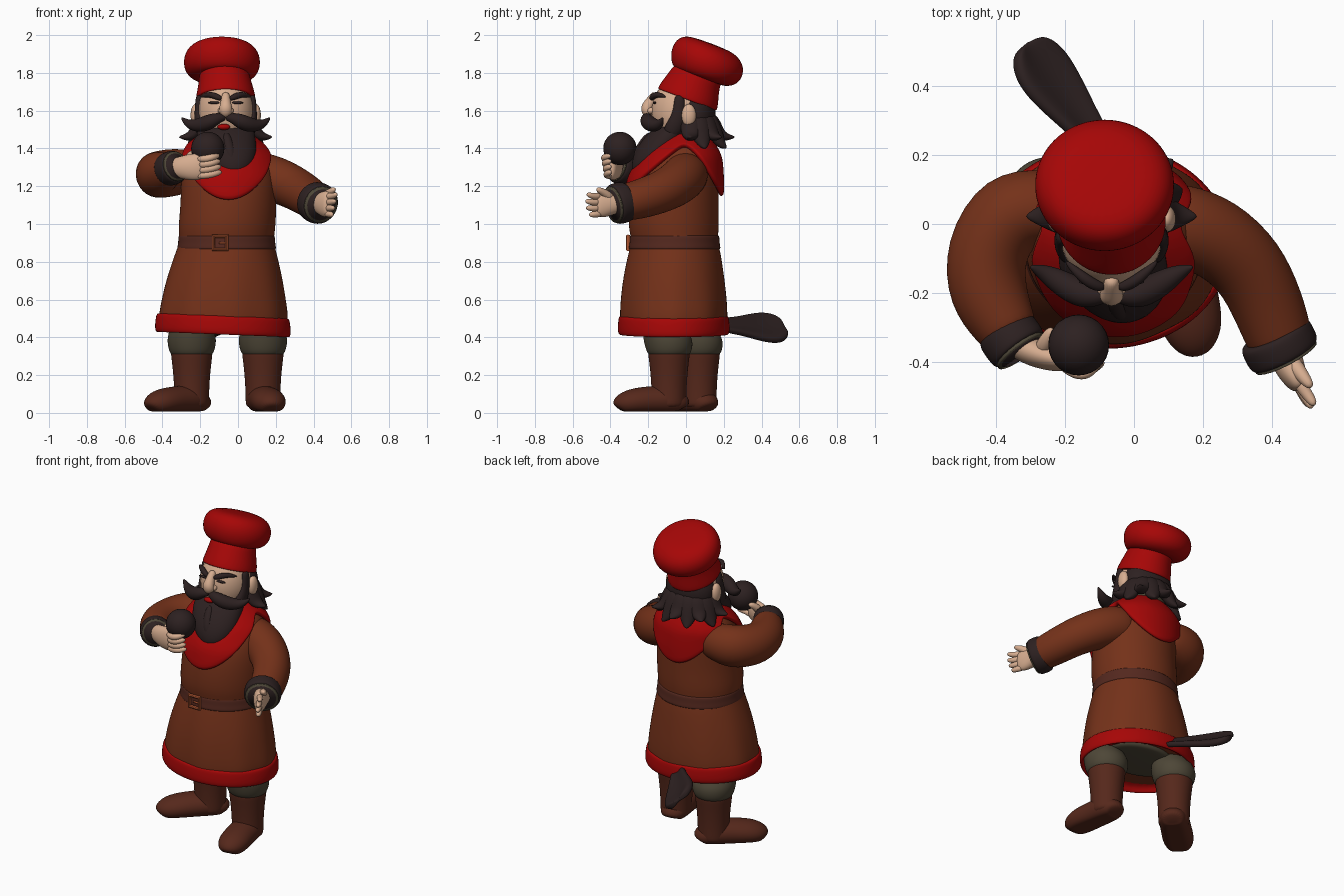
import bpy, bmesh, math
from mathutils import Vector as V


def mat(name, r, g, b):
    m = bpy.data.materials.new(name)
    m.diffuse_color = (r, g, b, 1)
    return m


RED = mat("red cloth", 0.38, 0.002, 0.002)
TUNIC = mat("rust brown cloth", 0.175, 0.031, 0.010)
BOOT = mat("boot leather", 0.092, 0.021, 0.011)
BELT = mat("belt leather", 0.088, 0.021, 0.013)
DARK = mat("dark hair", 0.026, 0.015, 0.015)
SKIN = mat("skin", 0.68, 0.42, 0.28)
OLIVE = mat("olive cloth", 0.075, 0.062, 0.038)
COPPER = mat("copper buckle", 0.42, 0.09, 0.03)
CX = -0.065  # centre line of the head


def finish(name, bm, m, sub=2):
    bmesh.ops.recalc_face_normals(bm, faces=bm.faces)
    me = bpy.data.meshes.new(name)
    bm.to_mesh(me)
    bm.free()
    for p in me.polygons:
        p.use_smooth = True
    me.materials.append(m)
    ob = bpy.data.objects.new(name, me)
    bpy.context.collection.objects.link(ob)
    if sub:
        md = ob.modifiers.new("smooth", "SUBSURF")
        md.levels = md.render_levels = sub
    return ob


def sweep(name, m, pts, ref=(0, 0, 1), axis=None, n=20, sub=2, pinch=False, floor=False, folds=0):
    """Capped tube; each point is (x, y, z, radius along ref, other radius)."""
    bm = bmesh.new()
    c = [V(p[:3]) for p in pts]
    rings = []
    for i, p in enumerate(pts):
        t = V(axis) if axis else c[min(i + 1, len(c) - 1)] - c[max(i - 1, 0)]
        t.normalize()
        side = V(ref)
        side = (side - t * side.dot(t)).normalized()
        other = t.cross(side)
        ra, rb = p[3], p[-1]
        ring = []
        for k in range(n):
            a = 2 * math.pi * k / n
            w = 1 + folds * math.cos(9 * a) * max(0, 0.9 - p[2])
            h = 0.3 + math.cos(a) ** 2 if pinch else 1
            co = c[i] + side * ra * w * math.cos(a) + other * rb * w * h * math.sin(a)
            if floor:
                co.z = max(co.z, 0.008)
            ring.append(bm.verts.new(co))
        rings.append(ring)
    for a, b in zip(rings, rings[1:]):
        for k in range(n):
            bm.faces.new((a[k], a[(k + 1) % n], b[(k + 1) % n], b[k]))
    bm.faces.new(rings[0])
    bm.faces.new(rings[-1])
    return finish(name, bm, m, sub)


def ball(name, m, loc, r):
    bm = bmesh.new()
    bmesh.ops.create_uvsphere(bm, u_segments=28, v_segments=18, radius=1)
    bmesh.ops.scale(bm, vec=r, verts=bm.verts)
    bmesh.ops.translate(bm, vec=loc, verts=bm.verts)
    return finish(name, bm, m, 0)


X, Z = (1, 0, 0), (0, 0, 1)

# Tunic: flared skirt, waist, chest and shoulders
body = [(-.08, -.065, .455, .30, .25), (-.08, -.065, .46, .342, .282), (-.08, -.065, .52, .344, .286),
        (-.077, -.065, .61, .328, .281), (-.072, -.065, .72, .306, .268),
        (-.063, -.06, .86, .265, .243), (-.06, -.06, .91, .247, .225), (-.06, -.065, .97, .259, .241),
        (-.05, -.065, 1.1, .254, .238), (-.05, -.052, 1.25, .252, .226), (-.06, -.02, 1.36, .23, .185),
        (-.065, -.01, 1.42, .17, .14), (-.065, -.01, 1.48, .09, .09)]
sweep("tunic", TUNIC, body, X, Z, n=36, folds=.03)
hem = [(.47, .31, .25), (.422, .335, .272), (.41, .352, .287), (.428, .362, .298),
       (.468, .36, .297), (.503, .355, .293), (.515, .347, .287), (.515, .31, .26)]
sweep("tunic_hem", RED, [(-.08, -.065, z, a, b) for z, a, b in hem], X, (.04, 0, 1), n=36)

# Belt and buckle
sweep("belt", BELT, [(-.06, -.06, z, a, a - .019) for z, a in
      ((.862, .25), (.866, .266), (.90, .257), (.94, .258), (.945, .242))], X, Z, n=32)
bpy.ops.mesh.primitive_torus_add(major_segments=4, minor_segments=8, major_radius=.05, minor_radius=.012,
                                 location=(-.095, -.306, .9), rotation=(math.pi / 2, math.pi / 4, 0))
bpy.context.object.name = "buckle"
bpy.context.object.data.materials.append(COPPER)
sweep("buckle_pin", COPPER, [(-.10, -.306, .9, .006), (-.06, -.308, .9, .006)], n=8, sub=0)


def body_at(z):
    for a, b in zip(body, body[1:]):
        if a[2] <= z <= b[2]:
            f = (z - a[2]) / (b[2] - a[2])
            return [a[i] + f * (b[i] - a[i]) for i in (0, 1, 3, 4)]


# Red mantle hugging the shoulders, dipping at front and back
bm = bmesh.new()
grid = []
for j in range(9):
    row = []
    for k in range(48):
        a = 2 * math.pi * k / 48
        s = math.sin(a)
        low = 1.415 - (.29 * (-s) ** 1.6 if s < 0 else .27 * s ** 1.8)
        z = 1.47 + (low - 1.47) * j / 8
        cx, cy, rx, ry = body_at(z)
        off = .02 if s < 0 else .02 - .006 * s
        row.append(bm.verts.new((cx + (rx + off) * math.cos(a), cy + (ry + off) * s, z)))
    grid.append(row)
for a, b in zip(grid, grid[1:]):
    for k in range(48):
        bm.faces.new((a[k], a[(k + 1) % 48], b[(k + 1) % 48], b[k]))
mantle = finish("mantle", bm, RED, 0)
md = mantle.modifiers.new("thickness", "SOLIDIFY")
md.thickness = .028
md.offset = 0
mantle.modifiers.new("smooth", "SUBSURF").levels = 1
sweep("neck_collar", OLIVE, [(CX, .0, z, r, r) for z, r in
      ((1.43, .135), (1.46, .135), (1.49, .13), (1.50, .11))], X, Z)

# Legs: hips, baggy trousers, boot shafts and feet
sweep("hips", OLIVE, [(-.06, -.03, z, a, a * .72) for z, a in ((.43, .2), (.44, .23), (.48, .25), (.53, .25))], X, Z)
for side, x, y, dx, dy, ln in (("right", -.245, .07, -.73, -.68, .228), ("left", .132, -.09, .17, -.985, .21)):
    sweep(side + "_trouser", OLIVE, [(x + ox, y + oy, z, r, r) for z, r, ox, oy in
          ((.295, .08, 0, 0), (.305, .11, 0, 0), (.34, .126, 0, 0), (.39, .132, 0, -.005),
           (.43, .122, .0, -.02), (.50, .10, 0, -.04))], X, Z)
    sweep(side + "_boot_shaft", BOOT, [(x, y, z, r, r) for z, r in
          ((.02, .09), (.06, .093), (.14, .094), (.24, .102), (.31, .112), (.325, .11), (.325, .08))], X, Z)
    foot = ((-.36, .06, .05), (-.33, .08, .07), (0, .105, .092), (.4, .102, .09), (.75, .098, .094),
            (1.05, .09, .088), (1.24, .074, .066), (1.29, .055, .04))
    sweep(side + "_boot_foot", BOOT, [(x + dx * ln * f, y + dy * ln * f, h - .035, h * .75, w)
          for f, h, w in foot], Z, floor=True)

# Sleeves, dark cuffs and their lining
sweep("right_sleeve", TUNIC, [(-.18, .04, 1.285, .088), (-.25, .05, 1.282, .114), (-.36, .045, 1.272, .13),
      (-.435, -.08, 1.258, .125), (-.425, -.21, 1.265, .118), (-.37, -.30, 1.29, .092), (-.35, -.335, 1.3, .08)])
sweep("left_sleeve", TUNIC, [(.05, .01, 1.27, .11), (.13, .0, 1.262, .122), (.235, -.035, 1.223, .122),
      (.335, -.12, 1.172, .113), (.39, -.24, 1.132, .106), (.42, -.33, 1.112, .098), (.425, -.35, 1.11, .09)])


def cuff(side, a, b, r):
    a, b = V(a), V(b)
    prof = ((0, .8), (0, .98), (.2, 1.06), (.8, 1.06), (1, 1), (1, .8))
    sweep(side + "_cuff", DARK, [(*a.lerp(b, f), r * k) for f, k in prof], axis=b - a)
    sweep(side + "_cuff_lining", OLIVE, [(*a.lerp(b, f), r * .94) for f in (.8, 1.05, 1.08)], axis=b - a, sub=0)
    sweep(side + "_cuff_inside", DARK, [(*a.lerp(b, f), r * .8) for f in (.8, 1.05, 1.1)], axis=b - a, sub=0)


cuff("right", (-.378, -.30, 1.285), (-.33, -.365, 1.305), .086)
cuff("left", (.403, -.315, 1.12), (.438, -.382, 1.103), .105)

# Right hand cupping a dark ball
ball("held_ball", DARK, (-.16, -.35, 1.40), (.088, .088, .088))
sweep("right_palm", SKIN, [(-.36, -.33, 1.295, .045, .04), (-.31, -.365, 1.30, .058, .042),
      (-.25, -.385, 1.30, .072, .04), (-.20, -.395, 1.305, .072, .034), (-.17, -.40, 1.305, .055, .02)])
for i in range(4):
    z = 1.255 + .029 * i
    sweep(f"right_finger_{i + 1}", SKIN, [(-.22, -.395, z, .018), (-.17, -.42 - .005 * i, z + .002, .02),
          (-.12 - .004 * i, -.42 - .005 * i, z + .012, .019), (-.085 - .004 * i, -.395, z + .022, .012)], n=10)
sweep("right_thumb", SKIN, [(-.27, -.37, 1.32, .027), (-.255, -.34, 1.36, .024), (-.235, -.30, 1.385, .014)], X, n=10)

# Left hand held open
sweep("left_palm", SKIN, [(.425, -.33, 1.112, .05, .05), (.44, -.39, 1.108, .058, .048),
      (.458, -.43, 1.105, .072, .042), (.475, -.465, 1.105, .068, .03), (.482, -.478, 1.105, .048, .018)])
for i in range(4):
    z, s = 1.055 + .031 * i, (.75, .95, 1, .9)[i]
    sweep(f"left_finger_{i + 1}", SKIN, [(.465, -.445, z, .019), (.488 + .004 * i, -.45 - .045 * s, z - .004, .019),
          (.50 + .008 * i, -.45 - .085 * s, z - .006 + .006 * i, .012)], n=10)
sweep("left_thumb", SKIN, [(.45, -.39, 1.13, .028), (.48, -.43, 1.165, .023), (.515, -.475, 1.188, .014)], X, n=10)

# Head, nose, lips, ears
ball("head", SKIN, (CX, -.025, 1.59), (.150, .159, .187))
sweep("nose", SKIN, [(CX, -.155, 1.695, .022), (CX, -.185, 1.655, .024), (CX, -.21, 1.615, .036),
      (CX, -.205, 1.592, .034), (CX, -.18, 1.58, .025)], X)
ball("lips", RED, (CX - .01, -.186, 1.514), (.034, .02, .016))
for s, side in ((-1, "right"), (1, "left")):
    ball(side + "_ear", SKIN, (CX + s * .16, .015, 1.575), (.026, .038, .06))
    ball(side + "_nostril", SKIN, (CX + s * .024, -.186, 1.6), (.018, .022, .017))
    ball(side + "_eye_line", DARK, (CX + s * .06, -.167, 1.642), (.034, .009, .007))
    sweep(side + "_eyebrow", DARK, [(CX + s * .018, -.182, 1.662, .009), (CX + s * .04, -.182, 1.67, .018),
          (CX + s * .085, -.155, 1.69, .018), (CX + s * .135, -.105, 1.672, .006)], n=10)
    sweep(side + "_moustache", DARK, [(CX, -.195, 1.562, .016), (CX + s * .03, -.21, 1.565, .026),
          (CX + s * .075, -.208, 1.545, .042), (CX + s * .13, -.18, 1.522, .042),
          (CX + s * .195, -.14, 1.522, .027), (CX + s * .237, -.122, 1.565, .004)], n=14)
    sweep(side + "_sideburn", DARK, [(CX + s * .14, -.035, 1.69, .03, .02), (CX + s * .147, -.035, 1.6, .03, .018),
          (CX + s * .14, -.05, 1.53, .05, .03), (CX + s * .10, -.09, 1.46, .05, .05)], (0, 1, 0), n=12)

# Beard with tapering strands
sweep("beard", DARK, [(CX, -.04, 1.53, .12, .08), (CX, -.062, 1.51, .152, .105), (CX, -.11, 1.45, .16, .125),
      (-.045, -.16, 1.37, .15, .12), (-.03, -.205, 1.29, .105, .09), (-.025, -.235, 1.235, .03, .03)], X, Z)
for i in range(5):
    u = (i - 2) / 2
    x, y = CX + u * .11, -.2 + .09 * u * u
    sweep(f"beard_strand_{i + 1}", DARK, [(x, y + .02, 1.485, .022), (x + .015, y - .035, 1.41, .034),
          (x * .8 + .02, y - .06, 1.33, .03), (x * .5 + .01, y - .05, 1.265 + .03 * abs(u), .006)], X, n=10)

# Hair: back mass and flicked locks around the nape
ball("hair", DARK, (CX, .045, 1.58), (.157, .112, .15))
for i in range(9):
    a = math.radians(-2 + 23 * i)
    c, s, d = math.cos(a), math.sin(a), .03 * (i % 2)
    ring = ((.10, 1.58, .055, .035), (.135, 1.515, .06, .04), (.17, 1.455 - d, .046, .032),
            (.24 - d, 1.46 - 2 * d, .006, .006))
    sweep(f"hair_lock_{i + 1}", DARK, [(CX + c * (r + .01), .03 + s * (r - .01), z, p, q) for r, z, p, q in ring],
          (-s, c, 0), n=12)

# Hat: leaning band with a puffed crown
N = V((0, .35, .937))


def hat(name, prof):
    sweep(name, RED, [(CX + dx, .005 + N.y * t + dy, 1.655 + N.z * t, a, b) for t, dx, dy, a, b in prof], X, N, n=28)


hat("hat_band", [(.01, 0, 0, .13, .135), (.0, 0, 0, .155, .163), (.01, 0, 0, .16, .169), (.055, 0, 0, .151, .158),
                 (.12, -.005, 0, .136, .138), (.18, -.01, .01, .13, .13)])
hat("hat_crown", [(.135, -.01, .01, .10, .10), (.13, -.015, .02, .15, .145), (.155, -.02, .034, .19, .185),
                  (.205, -.02, .033, .206, .203), (.26, -.02, .028, .198, .196), (.303, -.02, .018, .164, .161),
                  (.322, -.02, .014, .10, .10)])

# Flat curled tail, hollowed along its middle
sweep("tail", DARK, [(-.06, .17, .465, .045, .03), (-.13, .27, .46, .06, .03), (-.20, .36, .452, .095, .036),
      (-.255, .435, .45, .114, .04), (-.29, .49, .452, .098, .04), (-.31, .525, .455, .055, .03)],
      (.6, .4, -.7), pinch=True)
